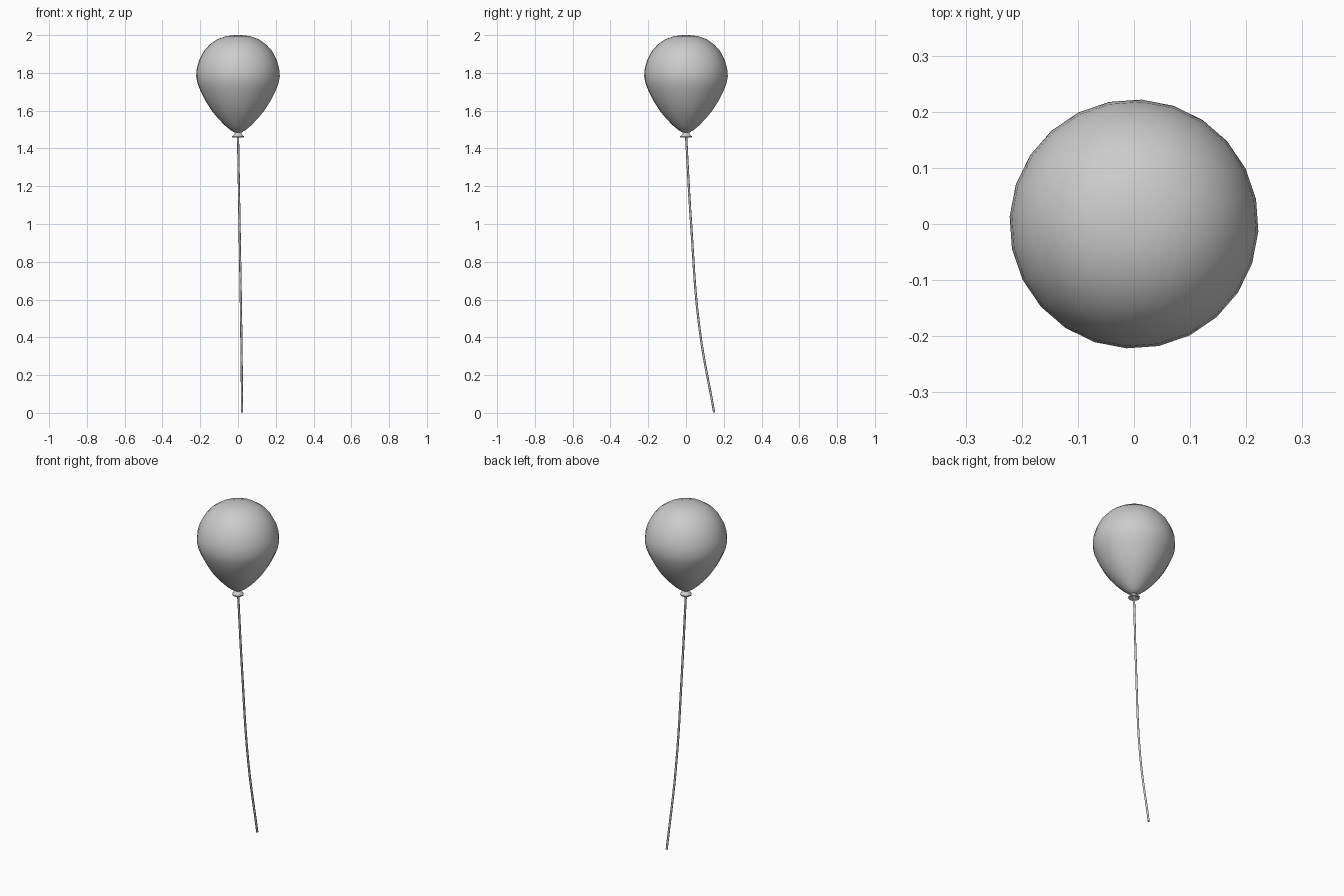
import bpy, bmesh
from math import radians, cos, sin, pi

if "Cube" in bpy.data.objects:
    bpy.data.objects.remove(bpy.data.objects["Cube"])


def lathe(name, profile, sides, turn=0.0, smooth_angle=60):
    """Revolve (radius, z) points about z; zero radius becomes a pole."""
    bm = bmesh.new()
    rings = []
    for r, z in profile:
        if r == 0:
            rings.append([bm.verts.new((0, 0, z))])
        else:
            rings.append([bm.verts.new((r * cos(turn + 2 * pi * i / sides),
                                        r * sin(turn + 2 * pi * i / sides), z))
                          for i in range(sides)])
    for a, b in zip(rings, rings[1:]):
        for i in range(sides):
            j = (i + 1) % sides
            quad = [a[i % len(a)], a[j % len(a)], b[j % len(b)], b[i % len(b)]]
            bm.faces.new(list(dict.fromkeys(quad)))
    bmesh.ops.recalc_face_normals(bm, faces=bm.faces)
    mesh = bpy.data.meshes.new(name)
    bm.to_mesh(mesh)
    bm.free()
    obj = bpy.data.objects.new(name, mesh)
    bpy.context.collection.objects.link(obj)
    bpy.ops.object.select_all(action='DESELECT')
    obj.select_set(True)
    bpy.context.view_layer.objects.active = obj
    bpy.ops.object.shade_smooth_by_angle(angle=radians(smooth_angle))
    return obj


# Inflated teardrop body
lathe("balloon", [
    (0, 1.482), (0.018, 1.484), (0.04, 1.497), (0.07, 1.522), (0.105, 1.558),
    (0.14, 1.601), (0.172, 1.651), (0.197, 1.700), (0.214, 1.742),
    (0.222, 1.782), (0.218, 1.826), (0.205, 1.870), (0.182, 1.914),
    (0.150, 1.950), (0.110, 1.978), (0.065, 1.994), (0.03, 1.999), (0, 2.0)],
    24, radians(-3.5))

# Flared knot with a hollow underside
lathe("knot", [
    (0, 1.490), (0.012, 1.486), (0.018, 1.477), (0.031, 1.464),
    (0.030, 1.457), (0.022, 1.458), (0.010, 1.468), (0, 1.470)],
    16, 0, 45)

# Gently curving string
curve = bpy.data.curves.new("string", 'CURVE')
curve.dimensions = '3D'
curve.bevel_depth = 0.006
curve.bevel_resolution = 1
curve.use_fill_caps = True
curve.resolution_u = 6
points = [(0, 0, 1.475), (0.008, 0.027, 1.0), (0.017, 0.071, 0.45), (0.022, 0.149, 0.002)]
spline = curve.splines.new('BEZIER')
spline.bezier_points.add(len(points) - 1)
for bp, co in zip(spline.bezier_points, points):
    bp.co = co
    bp.handle_left_type = bp.handle_right_type = 'AUTO'
string = bpy.data.objects.new("string", curve)
bpy.context.collection.objects.link(string)
